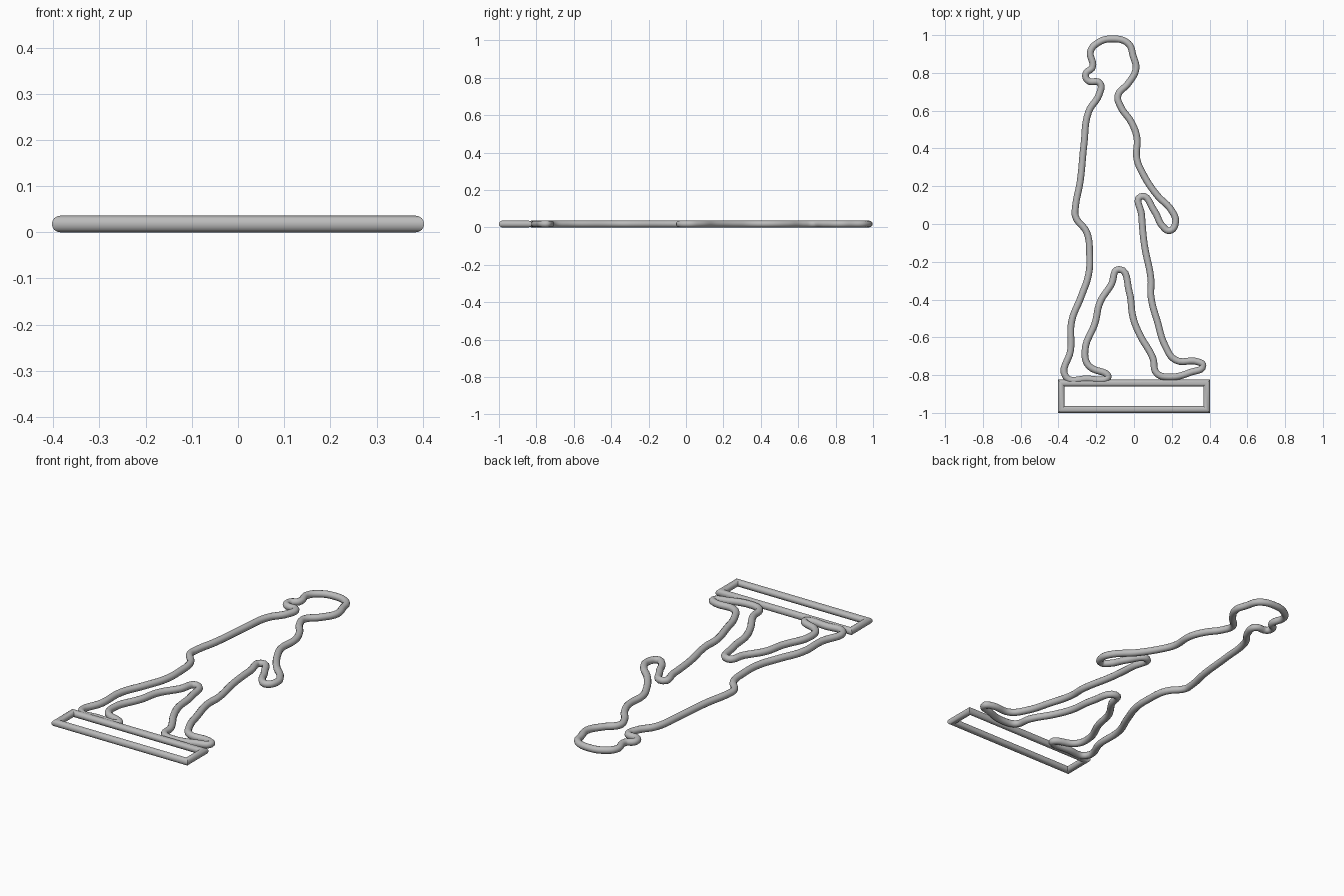
import bpy
import bmesh
import math
from mathutils import Vector

TUBE_RADIUS = 0.018

default_cube = bpy.data.objects.get("Cube")
if default_cube:
    bpy.data.objects.remove(default_cube, do_unlink=True)

# One plain metal colour for every part
metal = bpy.data.materials.new("grey metal")
metal.use_nodes = True
metal_colour = (0.5, 0.5, 0.5, 1)
metal.diffuse_color = metal_colour
metal.node_tree.nodes["Principled BSDF"].inputs["Base Color"].default_value = metal_colour


def link_object(name, data):
    """Add an object with the shared material to the scene and select it alone."""
    created = bpy.data.objects.new(name, data)
    bpy.context.scene.collection.objects.link(created)
    data.materials.append(metal)
    bpy.ops.object.select_all(action="DESELECT")
    created.select_set(True)
    bpy.context.view_layer.objects.active = created
    return created


def make_bent_tube(name, path):
    """Sweep a round tube along a smooth closed path lying flat."""
    curve = bpy.data.curves.new(name, "CURVE")
    curve.dimensions = "3D"
    curve.bevel_depth = TUBE_RADIUS
    curve.bevel_resolution = 4
    curve.resolution_u = 6
    spline = curve.splines.new("BEZIER")
    spline.bezier_points.add(len(path) - 1)
    spline.use_cyclic_u = True
    for knot, (x, y) in zip(spline.bezier_points, path):
        knot.co = (x, y, TUBE_RADIUS)
        knot.handle_left_type = knot.handle_right_type = "AUTO"
    tube = link_object(name, curve)
    bpy.ops.object.convert(target="MESH")
    bpy.ops.object.shade_smooth_by_angle(angle=math.radians(60))
    return tube


def make_mitred_frame(name, half_width, front, back, sides=16):
    """Join four round bars into a rectangle with mitred corners."""
    mesh = bpy.data.meshes.new(name)
    bm = bmesh.new()
    middle, half_depth = (front + back) / 2, (back - front) / 2
    rings = []
    for side_x, side_y in ((-1, -1), (1, -1), (1, 1), (-1, 1)):
        corner = Vector((side_x * half_width, middle + side_y * half_depth, TUBE_RADIUS))
        ring = []
        for step in range(sides):
            angle = math.tau * step / sides
            spread, lift = math.cos(angle), math.sin(angle)
            offset = Vector((side_x * spread, side_y * spread, lift))
            ring.append(bm.verts.new(corner + offset * TUBE_RADIUS))
        rings.append(ring)
    for index, ring in enumerate(rings):
        following = rings[(index + 1) % len(rings)]
        for step in range(sides):
            after = (step + 1) % sides
            bm.faces.new((ring[step], following[step], following[after], ring[after]))
    bmesh.ops.recalc_face_normals(bm, faces=bm.faces)
    bm.to_mesh(mesh)
    bm.free()
    frame = link_object(name, mesh)
    bpy.ops.object.shade_smooth_by_angle(angle=math.radians(40))
    return frame


# Outline of the walking figure, clockwise from the crown
head_and_nape = [(-.12, .98), (-.03, .955), (-.005, .89), (.01, .82),
                 (-.03, .745), (-.085, .68), (-.07, .62)]
shoulder_and_arm = [(-.015, .54), (.015, .46), (.015, .345), (.045, .27),
                    (.12, .155), (.2, .07), (.22, .01), (.19, -.035),
                    (.15, -.01), (.11, .065), (.035, .145)]
trailing_leg = [(.04, .05), (.055, -.11), (.09, -.295), (.09, -.385),
                (.125, -.52), (.165, -.645), (.22, -.72), (.34, -.73),
                (.365, -.75), (.3, -.785), (.185, -.81), (.12, -.79),
                (.1, -.71), (.03, -.585), (-.005, -.495), (-.025, -.36),
                (-.08, -.24)]
leading_leg = [(-.12, -.32), (-.18, -.415), (-.205, -.52), (-.26, -.675),
               (-.24, -.75), (-.14, -.8), (-.14, -.815), (-.25, -.82),
               (-.36, -.81), (-.335, -.665), (-.33, -.515), (-.28, -.385),
               (-.24, -.265), (-.235, -.16)]
chest_and_belly = [(-.25, -.045), (-.31, .04), (-.31, .09), (-.285, .225),
                   (-.265, .42), (-.24, .595), (-.185, .685)]
face = [(-.18, .745), (-.245, .76), (-.255, .795), (-.22, .83),
        (-.23, .915), (-.19, .96)]

make_bent_tube("walking_figure_outline",
               head_and_nape + shoulder_and_arm + trailing_leg
               + leading_leg + chest_and_belly + face)

# Rectangular base under the feet
make_mitred_frame("base_frame", half_width=.385, front=-.982, back=-.842)
